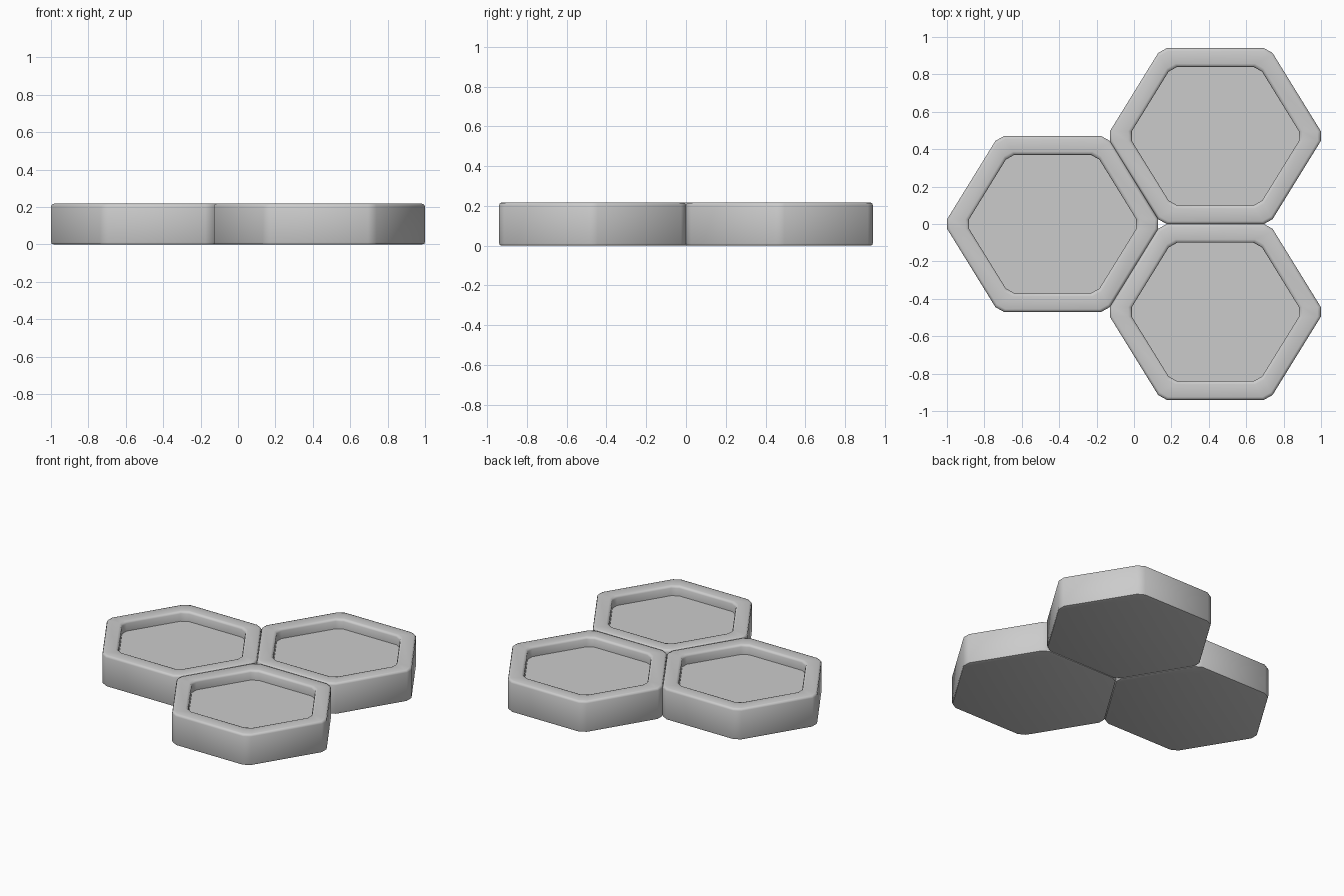
import bpy, bmesh
from math import hypot

if "Cube" in bpy.data.objects:
    bpy.data.objects.remove(bpy.data.objects["Cube"])

R, A = 0.58, 0.47            # tip radius and half depth of the sharp hexagon
CUT = 0.03                   # corner cut


def ring(inset):
    """Points of the corner-cut hexagon, moved inward by an even inset."""
    a = A - inset
    tip = R - inset * hypot(A, R / 2) / A
    half = tip - a * (R / 2) / A
    pts = [(tip, 0), (half, a), (-half, a), (-tip, 0), (-half, -a), (half, -a)]
    out = []
    for i, (x, y) in enumerate(pts):
        for qx, qy in (pts[i - 1], pts[(i + 1) % 6]):
            t = CUT / hypot(qx - x, qy - y)
            out.append((x + (qx - x) * t, y + (qy - y) * t))
    return out


# cross-section of the tray from the base to the sunken floor: (inset, height)
PROFILE = [(0.012, 0), (0.003, 0.003), (0, 0.012), (0, 0.203), (0.004, 0.214),
           (0.015, 0.218), (0.083, 0.218), (0.095, 0.214), (0.1, 0.203), (0.1, 0.15)]


def tray(name, cx, cy):
    bm = bmesh.new()
    loops = [[bm.verts.new((x, y, z)) for x, y in ring(o)] for o, z in PROFILE]
    for lo, hi in zip(loops, loops[1:]):
        n = len(lo)
        for i in range(n):
            j = (i + 1) % n
            bm.faces.new((lo[i], lo[j], hi[j], hi[i]))
    bm.faces.new(loops[0][::-1])
    bm.faces.new(loops[-1])
    bmesh.ops.recalc_face_normals(bm, faces=bm.faces)
    mesh = bpy.data.meshes.new(name)
    bm.to_mesh(mesh)
    bm.free()
    ob = bpy.data.objects.new(name, mesh)
    ob.location = (cx, cy, 0)
    bpy.context.collection.objects.link(ob)
    bpy.ops.object.select_all(action='DESELECT')
    ob.select_set(True)
    bpy.context.view_layer.objects.active = ob
    bpy.ops.object.shade_smooth_by_angle(angle=0.9)


# three touching hexagonal trays
tray("left_tray", -0.435, 0)
tray("back_tray", 0.435, 0.47)
tray("front_tray", 0.435, -0.47)
